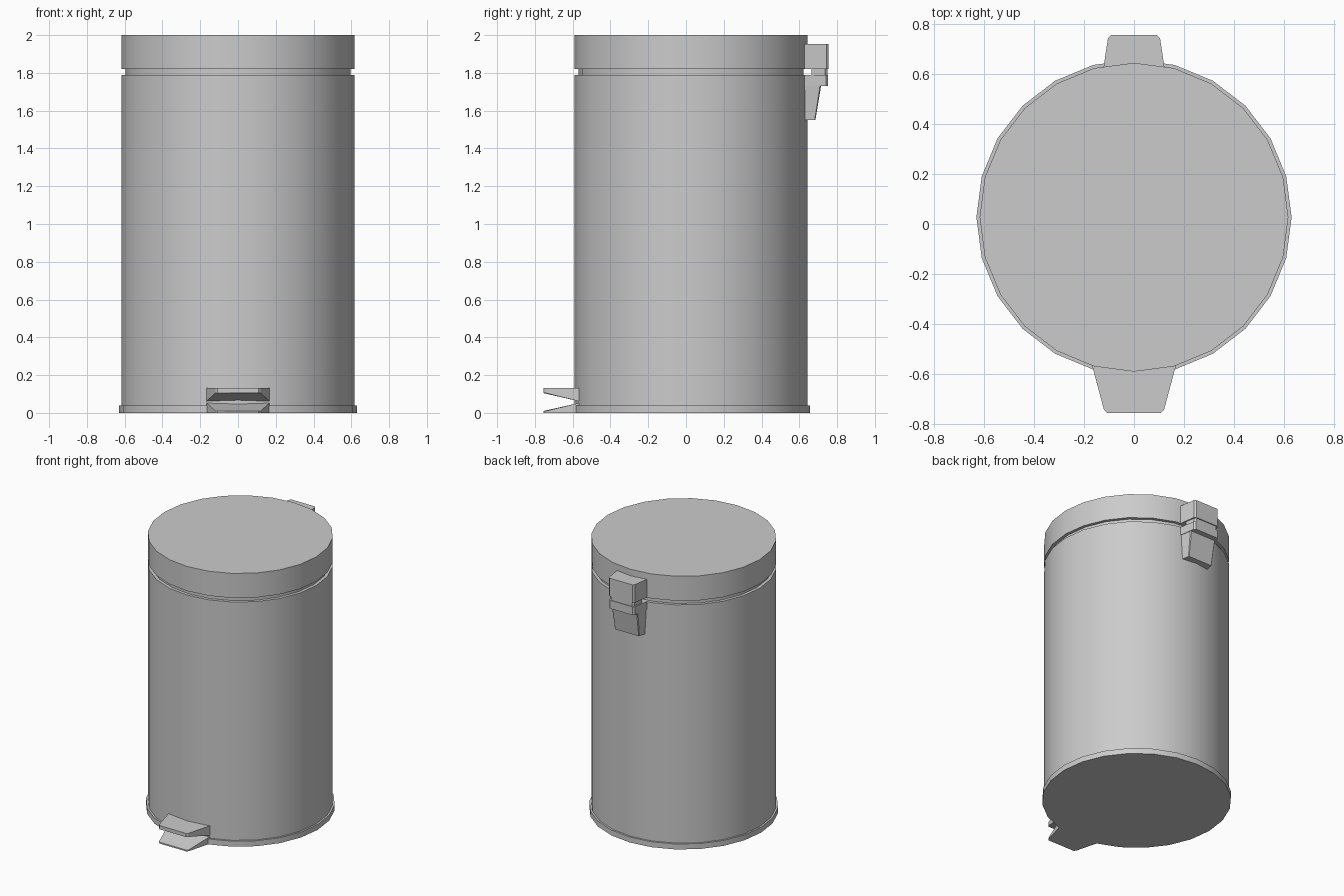
import bpy, bmesh, math

if "Cube" in bpy.data.objects:
    bpy.data.objects.remove(bpy.data.objects["Cube"])

CY = 0.027      # y of the bin's axis
SIDES = 24


def finish(name, bm, smooth=False):
    bmesh.ops.recalc_face_normals(bm, faces=bm.faces)
    mesh = bpy.data.meshes.new(name)
    bm.to_mesh(mesh)
    bm.free()
    ob = bpy.data.objects.new(name, mesh)
    bpy.context.collection.objects.link(ob)
    if smooth:
        bpy.ops.object.select_all(action='DESELECT')
        ob.select_set(True)
        bpy.context.view_layer.objects.active = ob
        bpy.ops.object.shade_smooth_by_angle()
    return ob


def skin(bm, rings):
    """Join rings of points with quads and cap both ends."""
    vs = [[bm.verts.new(p) for p in ring] for ring in rings]
    n = len(vs[0])
    for a, b in zip(vs, vs[1:]):
        for i in range(n):
            j = (i + 1) % n
            bm.faces.new((a[i], a[j], b[j], b[i]))
    bm.faces.new(vs[0])
    bm.faces.new(vs[-1])


def lathe(name, profile):
    bm = bmesh.new()
    step = 2 * math.pi / SIDES
    skin(bm, [[(r * math.cos(i * step), CY + r * math.sin(i * step), z)
               for i in range(SIDES)] for r, z in profile])
    return finish(name, bm, smooth=True)


def plan(back, front, z_back, z_front, w_back, w_front, cut=0.012):
    """Tapered outline with clipped front corners; z runs from back to front."""
    s = math.copysign(cut, front - back)
    half = [(w_back, back, z_back), (w_front, front - s, z_front),
            (w_front - cut, front, z_front)]
    return half + [(-x, y, z) for x, y, z in reversed(half)]


def block(name, *rings):
    bm = bmesh.new()
    skin(bm, rings)
    return finish(name, bm)


# Body with base rim and recessed neck, then the lid
lathe("bin_body", [(0.63, 0), (0.63, 0.04), (0.617, 0.04), (0.617, 1.79),
                   (0.595, 1.79), (0.595, 1.825)])
lathe("lid", [(0.59, 1.82), (0.617, 1.82), (0.617, 2.0)])

# Foot pedal and the foot plate below it
block("pedal",
      plan(-0.56, -0.755, 0.06, 0.105, 0.169, 0.12),
      plan(-0.56, -0.755, 0.132, 0.132, 0.169, 0.12))
block("foot_plate",
      plan(-0.56, -0.755, 0.0, 0.0, 0.169, 0.12),
      plan(-0.56, -0.755, 0.054, 0.01, 0.169, 0.12))

# Hinge: lid block, pin and tapered bracket
block("hinge_lid_block",
      plan(0.625, 0.755, 1.82, 1.82, 0.122, 0.104),
      plan(0.625, 0.755, 1.953, 1.953, 0.122, 0.104))
block("hinge_pin",
      plan(0.665, 0.748, 1.785, 1.785, 0.108, 0.096),
      plan(0.665, 0.748, 1.825, 1.825, 0.108, 0.096))
block("hinge_bracket",
      plan(0.625, 0.685, 1.55, 1.55, 0.108, 0.099, 0.004),
      plan(0.625, 0.715, 1.73, 1.73, 0.118, 0.106, 0.006),
      plan(0.625, 0.753, 1.73, 1.73, 0.122, 0.104),
      plan(0.625, 0.753, 1.79, 1.79, 0.122, 0.104))
